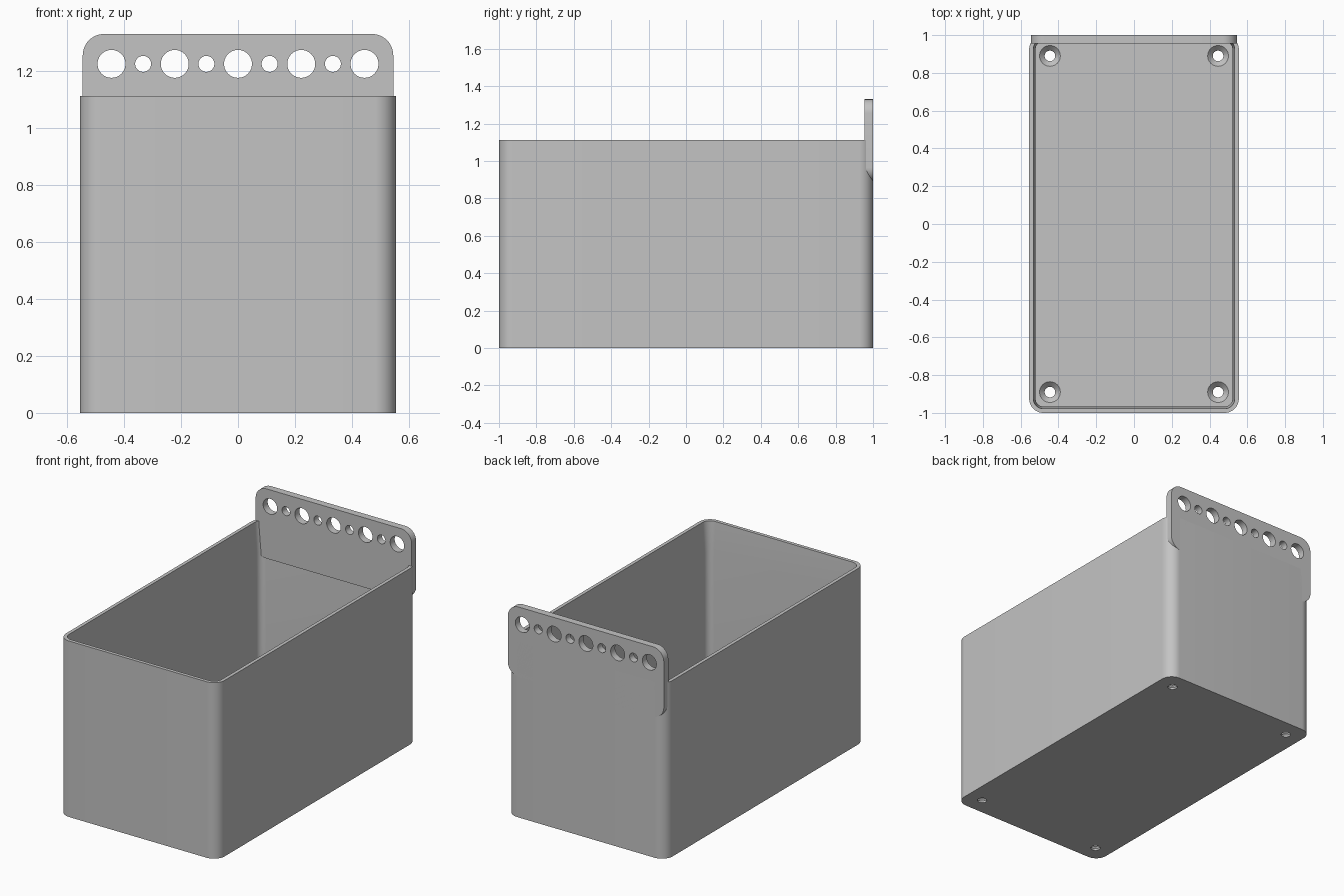
import bpy, bmesh, math
from mathutils import Matrix, Vector

cube = bpy.data.objects.get("Cube")
if cube:
    bpy.data.objects.remove(cube, do_unlink=True)

HALF_X, HALF_Y, HEIGHT, RADIUS = 0.555, 1.0, 1.112, 0.075
RIM, WALL, FLOOR = 0.022, 0.034, 0.045

grey = bpy.data.materials.new("grey plastic")
grey.use_nodes = True
colour = (0.55, 0.55, 0.55, 1)
grey.diffuse_color = colour
grey.node_tree.nodes["Principled BSDF"].inputs["Base Color"].default_value = colour


def rounded_rect(hx, hy, r, steps=12):
    """Counter-clockwise outline of a rounded rectangle."""
    points = []
    for i, (sx, sy) in enumerate([(1, 1), (-1, 1), (-1, -1), (1, -1)]):
        for k in range(steps + 1):
            a = math.pi / 2 * (i + k / steps)
            points.append((sx * (hx - r) + r * math.cos(a),
                           sy * (hy - r) + r * math.sin(a)))
    return points


def skin(bm, rings):
    """Join equal rings of points into a closed solid."""
    loops = [[bm.verts.new(p) for p in ring] for ring in rings]
    for low, high in zip(loops, loops[1:]):
        for i in range(len(low)):
            j = (i + 1) % len(low)
            bm.faces.new((low[i], low[j], high[j], high[i]))
    bm.faces.new(loops[0][::-1])
    bm.faces.new(loops[-1])


def finish(name, bm):
    bmesh.ops.recalc_face_normals(bm, faces=bm.faces)
    mesh = bpy.data.meshes.new(name)
    bm.to_mesh(mesh)
    bm.free()
    mesh.materials.append(grey)
    obj = bpy.data.objects.new(name, mesh)
    bpy.context.collection.objects.link(obj)
    return obj


def activate(obj):
    bpy.ops.object.select_all(action='DESELECT')
    obj.select_set(True)
    bpy.context.view_layer.objects.active = obj


def cut(obj, cutter):
    cutter.hide_render = True
    mod = obj.modifiers.new("holes", 'BOOLEAN')
    mod.operation, mod.solver, mod.object = 'DIFFERENCE', 'EXACT', cutter
    activate(obj)
    bpy.ops.object.modifier_apply(modifier=mod.name)
    bpy.data.objects.remove(cutter, do_unlink=True)
    activate(obj)
    bpy.ops.object.shade_smooth_by_angle(angle=math.radians(30))


# Open bin: outer wall, thin rim, slightly thicker lower wall and floor
def ring(inset, z):
    return [(x, y, z) for x, y in
            rounded_rect(HALF_X - inset, HALF_Y - inset, RADIUS - inset)]


bm = bmesh.new()
skin(bm, [ring(0, 0), ring(0, HEIGHT), ring(RIM, HEIGHT),
          ring(WALL, 0.92), ring(WALL, FLOOR)])
bin_body = finish("bin_body", bm)

# Countersunk screw holes in the floor corners
SCREW = [(0.028, -0.05), (0.028, 0.012), (0.055, 0.04), (0.055, 0.1)]
bm = bmesh.new()
for sx in (-1, 1):
    for sy in (-1, 1):
        skin(bm, [[(sx * 0.445 + r * math.cos(math.tau * k / 40),
                    sy * 0.89 + r * math.sin(math.tau * k / 40), z)
                   for k in range(40)] for r, z in SCREW])
cut(bin_body, finish("screw_cutter", bm))

# Hanging plate along the back wall
BOTTOM, TOP = 0.89, 1.33
outline = rounded_rect(0.545, (TOP - BOTTOM) / 2, 0.075)
bm = bmesh.new()
skin(bm, [[(x, y, z + (TOP + BOTTOM) / 2) for x, z in outline]
          for y in (0.955, 1.0)])
plate = finish("hanging_plate", bm)

# Row of alternating large and small holes
bm = bmesh.new()
for i in range(-4, 5):
    r = 0.028 if i % 2 else 0.049
    place = Matrix.Translation(Vector((i * 0.111, 0.98, 1.225)))
    bmesh.ops.create_cone(bm, cap_ends=True, segments=40, radius1=r, radius2=r,
                          depth=0.3,
                          matrix=place @ Matrix.Rotation(math.pi / 2, 4, 'X'))
cut(plate, finish("hole_cutter", bm))
